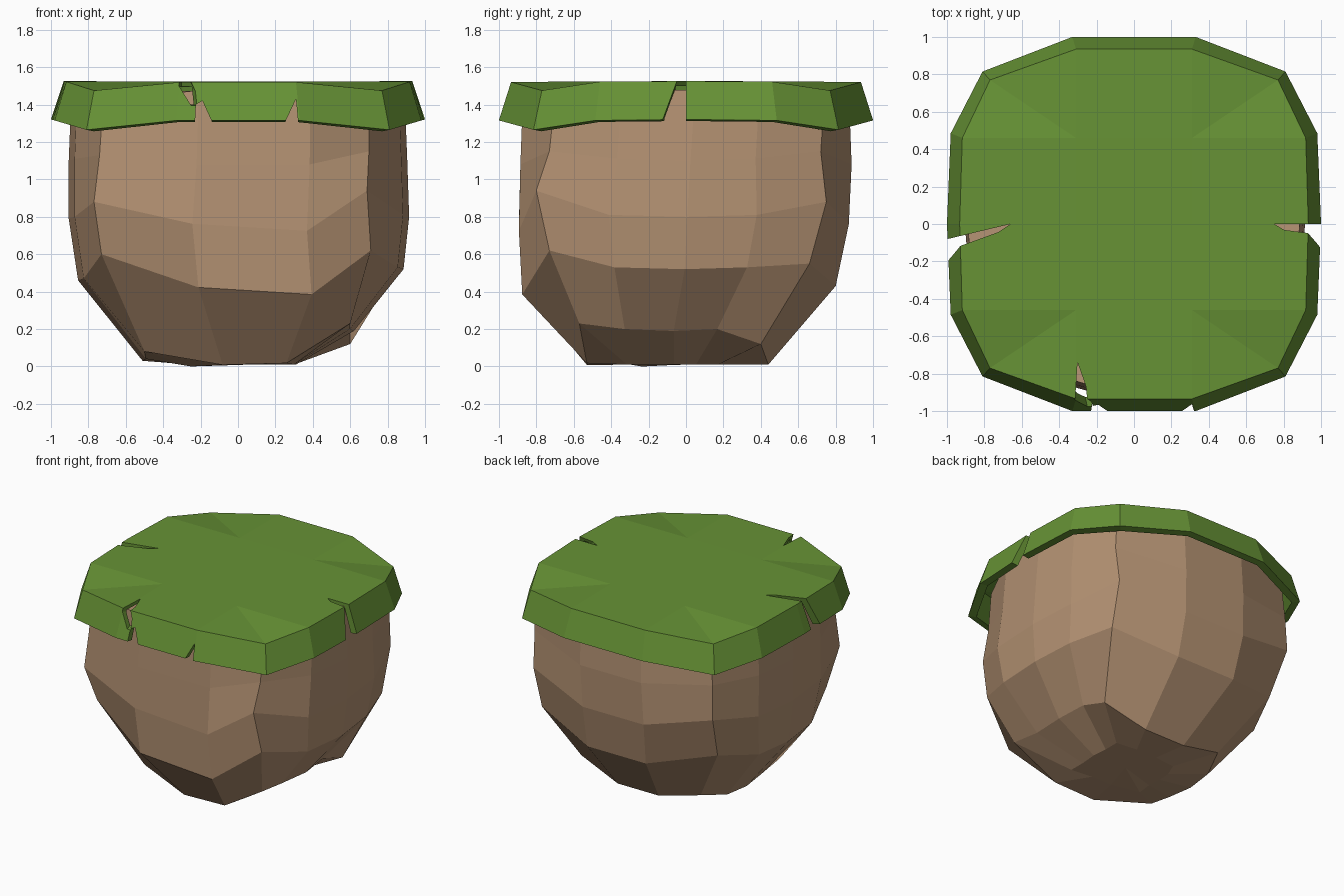
import bpy, bmesh
from mathutils import Vector

if "Cube" in bpy.data.objects:
    bpy.data.objects.remove(bpy.data.objects["Cube"])


def material(name, rgb):
    m = bpy.data.materials.new(name)
    m.diffuse_color = (*rgb, 1)
    m.use_nodes = True
    m.node_tree.nodes["Principled BSDF"].inputs["Base Color"].default_value = m.diffuse_color
    return m


def add_object(name, bm, mat=None):
    bmesh.ops.remove_doubles(bm, verts=bm.verts, dist=0.0005)
    bmesh.ops.recalc_face_normals(bm, faces=bm.faces)
    me = bpy.data.meshes.new(name)
    bm.to_mesh(me)
    bm.free()
    ob = bpy.data.objects.new(name, me)
    bpy.context.collection.objects.link(ob)
    if mat:
        me.materials.append(mat)
    return ob


def skin(rings):
    """Bridge equal rings of points and close both ends."""
    bm = bmesh.new()
    vs = [[bm.verts.new(p) for p in r] for r in rings]
    n = len(rings[0])
    for a, b in zip(vs, vs[1:]):
        for i in range(n):
            j = (i + 1) % n
            bm.faces.new((a[i], a[j], b[j], b[i]))
    for ring in (vs[0], vs[-1]):
        c = sum((v.co for v in ring), Vector()) / n
        cv = bm.verts.new(c)
        for i in range(n):
            bm.faces.new((ring[i], ring[(i + 1) % n], cv))
    return bm


stone = material("brown earth", (0.46, 0.29, 0.172))
green = material("grass green", (0.135, 0.29, 0.036))

# Earth body: each row has four corners, then (reach, height) for front, right, back, left
rows = [
    ([(-.72, -.72, 1.43), (.70, -.70, 1.43), (.77, .74, 1.43), (-.72, .72, 1.43)],
     [(-.87, 1.475), (.89, 1.475), (.87, 1.475), (-.89, 1.475)]),
    ([(-.74, -.74, 1.13), (.70, -.73, 1.15), (.77, .72, 1.15), (-.74, .74, 1.14)],
     [(-.885, 1.08), (.905, 1.10), (.885, 1.08), (-.905, 1.10)]),
    ([(-.77, -.75, .88), (.69, -.80, .94), (.76, .75, .88), (-.75, .75, .88)],
     [(-.893, .75), (.915, .80), (.87, .76), (-.905, .79)]),
    ([(-.73, -.65, .60), (.71, -.73, .62), (.75, .66, .55), (-.70, .62, .55)],
     [(-.875, .41), (.885, .52), (.80, .43), (-.855, .46)]),
    ([(-.50, -.41, .08), (.60, -.57, .23), (.60, .40, .12), (-.41, .41, .09)],
     [(-.53, .012), (.62, .19), (.44, .01), (-.51, .03)]),
]
steps = [(.36, .78), (.25, .52, .76), (.33, .67), (.25, .5, .75)]


def earth_ring(corners, sides, lowest):
    ring = []
    for k in range(4):
        a, b = Vector(corners[k]), Vector(corners[(k + 1) % 4])
        ring.append(a)
        reach, height = sides[k]
        for t in (.38, .69) if lowest and k == 0 else steps[k]:
            p = a.lerp(b, t)
            edge = k % 2 and abs(t - .5) > .1      # outer columns sit slightly back
            p[1 - k % 2] = reach * (.965 if edge else 1)
            p.z = height + (.01 if edge else 0)
            if k == 0 and height < 1:              # front rows tilt a little
                p.z += (.5 - t) * (-.03 if lowest else .09)
            ring.append(p)
    return ring


rings = [earth_ring(*r, r is rows[-1]) for r in rows]
rings.append([Vector((p.x * .5, p.y * .5 - .03, 0.01)) for p in rings[-1]])
rings[-1][0].z = 0
add_object("earth_body", skin(rings), stone)

# Grass cap: one quadrant mirrored into a full outline (x, y, z)
def mirrored(q):
    right = [(x, -y, z) for x, y, z in q[::-1]] + q[1:]
    return [Vector(p) for p in right + [(-x, y, z) for x, y, z in right[::-1]]]


rim = mirrored([(1, 0, 1.32), (.98, .485, 1.315), (.81, .815, 1.265), (.33, 1, 1.315)])
top = mirrored([(.932, 0, 1.525), (.918, .46, 1.522), (.77, .77, 1.475), (.31, .935, 1.52)])
plate = [Vector((max(-.31, min(.31, p.x)), max(-.46, min(.46, p.y)), 1.524)) for p in top]
rim_in = [Vector((p.x * .95, p.y * .95, p.z - .008)) for p in rim]
top_in = [Vector((p.x * .96, p.y * .96, p.z - .025)) for p in top]
plate_in = [p - Vector((0, 0, .025)) for p in plate]
cap = add_object("grass_cap", skin([plate, top, rim, rim_in, top_in, plate_in]), green)


# Notches torn into the rim: convex wedges subtracted from the cap
def notch(points):
    bm = bmesh.new()
    for p in points:
        bm.verts.new(p)
    bmesh.ops.convex_hull(bm, input=bm.verts)
    cutter = add_object("notch_cutter", bm)
    cutter.hide_render = True
    mod = cap.modifiers.new("notch", 'BOOLEAN')
    mod.operation, mod.solver, mod.object = 'DIFFERENCE', 'EXACT', cutter
    return cutter


cutters = [
    notch([(-.302, -.74, 1.6), (-.302, -.74, 1.42), (-.325, -1.1, 1.56), (-.255, -1.1, 1.56),
           (-.222, -1.1, 1.38), (-.175, -1.1, 1.38)]),
    notch([(x, y, z) for y in (-1.12, -.8)
           for x, z in ((-.225, 1.40), (-.235, 1.2), (-.09, 1.2), (-.19, 1.42))]),
    notch([(x, y, z) for y in (-1.1, -.88) for x, z in ((.235, 1.27), (.325, 1.27), (.31, 1.43))]),
    notch([(.75, 0, 1.6), (.75, 0, 1.42), (1.1, 0, 1.56), (1.1, -.06, 1.56),
           (1.1, 0, 1.1), (1.1, -.21, 1.1)]),
    notch([(-.66, 0, 1.6), (-.66, 0, 1.42), (-1.1, -.105, 1.56), (-1.1, -.17, 1.56),
           (-1.1, -.105, 1.1), (-1.1, -.29, 1.1)]),
]

# Bake the cuts and drop the helpers
bpy.context.view_layer.update()
baked = bpy.data.meshes.new_from_object(cap.evaluated_get(bpy.context.evaluated_depsgraph_get()))
cap.modifiers.clear()
cap.data = baked
baked.materials.clear()
baked.materials.append(green)
for p in baked.polygons:
    p.material_index = 0
for c in cutters:
    bpy.data.objects.remove(c)
